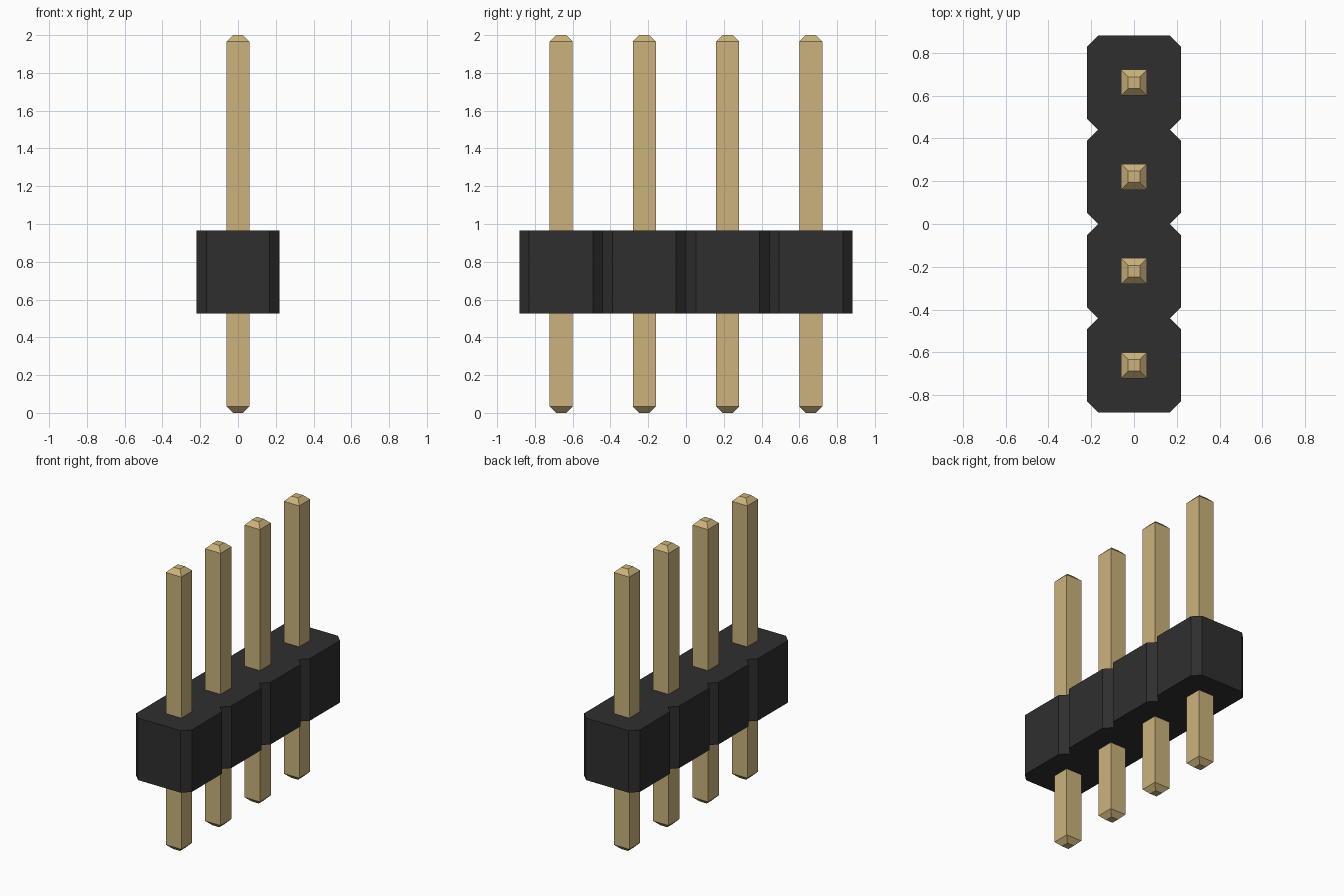
import bpy
import bmesh

default = bpy.data.objects.get("Cube")
if default:
    bpy.data.objects.remove(default, do_unlink=True)

COUNT = 4
PITCH = 0.441
HALF_WIDTH = 0.2195
CHAMFER = 0.052
BODY_BOTTOM, BODY_TOP = 0.525, 0.965
PIN_HALF, TIP_HALF, TIP_HEIGHT, PIN_TOP = 0.061, 0.027, 0.034, 2.0


def make_material(name, color, roughness, metallic=0.0):
    mat = bpy.data.materials.new(name)
    mat.use_nodes = True
    mat.diffuse_color = color
    shader = mat.node_tree.nodes["Principled BSDF"]
    shader.inputs["Base Color"].default_value = color
    shader.inputs["Roughness"].default_value = roughness
    shader.inputs["Metallic"].default_value = metallic
    return mat


def make_object(name, bm, mat):
    bmesh.ops.recalc_face_normals(bm, faces=bm.faces)
    mesh = bpy.data.meshes.new(name)
    bm.to_mesh(mesh)
    bm.free()
    mesh.materials.append(mat)
    obj = bpy.data.objects.new(name, mesh)
    bpy.context.collection.objects.link(obj)
    return obj


def loft(bm, rings):
    """Skin matching closed rings and cap both ends."""
    loops = [[bm.verts.new(p) for p in ring] for ring in rings]
    for low, high in zip(loops, loops[1:]):
        for i in range(len(low)):
            j = (i + 1) % len(low)
            bm.faces.new((low[i], low[j], high[j], high[i]))
    bm.faces.new(loops[0][::-1])
    bm.faces.new(loops[-1])


black = make_material("black plastic", (0.028, 0.028, 0.028, 1), 0.6)
gold = make_material("pale gold", (0.6, 0.45, 0.2, 1), 0.4)

# Housing: notched outline, one chamfered cell per pin
inner = HALF_WIDTH - CHAMFER
start = -COUNT * PITCH / 2
side = [(inner, start)]
for cell in range(COUNT):
    y = start + cell * PITCH
    side += [(HALF_WIDTH, y + CHAMFER),
             (HALF_WIDTH, y + PITCH - CHAMFER),
             (inner, y + PITCH)]
outline = side + [(-x, y) for x, y in reversed(side)]
bm = bmesh.new()
loft(bm, [[(x, y, z) for x, y in outline] for z in (BODY_BOTTOM, BODY_TOP)])
make_object("housing", bm, black)


# Pins: square posts with tapered ends
def square(half, z):
    return [(-half, -half, z), (half, -half, z), (half, half, z), (-half, half, z)]


for i in range(COUNT):
    bm = bmesh.new()
    loft(bm, [square(TIP_HALF, 0), square(PIN_HALF, TIP_HEIGHT),
              square(PIN_HALF, PIN_TOP - TIP_HEIGHT), square(TIP_HALF, PIN_TOP)])
    pin = make_object(f"pin_{i + 1}", bm, gold)
    pin.location.y = start + (i + 0.5) * PITCH
